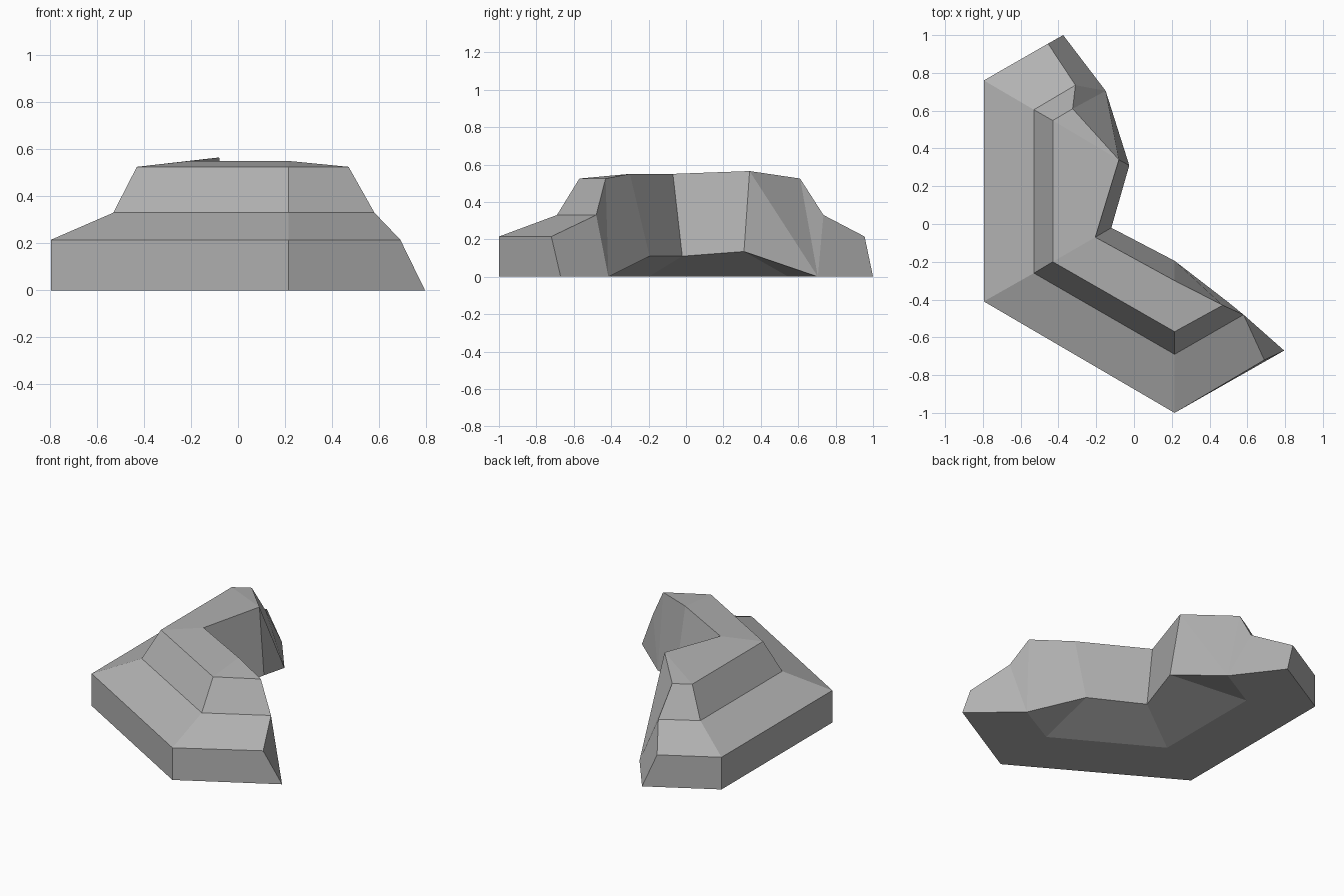
import bpy
import bmesh

if "Cube" in bpy.data.objects:
    bpy.data.objects.remove(bpy.data.objects["Cube"], do_unlink=True)

# Stone colour
stone = bpy.data.materials.new("stone_grey")
stone.use_nodes = True
grey = (0.45, 0.45, 0.45, 1)
stone.diffuse_color = grey
stone.node_tree.nodes["Principled BSDF"].inputs["Base Color"].default_value = grey

BENCH, STEP, RIM = 0.215, 0.33, 0.525


def corner(outer, step, rim, crest, lip):
    """Cross-section at a bend: outer wall, bench, slope, crest, hollow underside."""
    return [(*outer, 0), (*outer, BENCH), (*step, STEP), (*rim, RIM),
            crest, lip, (*rim, 0)]


def tip(outer, bench, step, rim, foot):
    """Cross-section at an end, where crest and hollow run out."""
    return [(*outer, 0), (*bench, BENCH), (*step, STEP), (*rim, RIM),
            (*rim, RIM), (*foot, 0), (*foot, 0)]


# Sections along the bent ledge, from the front end to the back end
sections = [
    tip((0.795, -0.67), (0.69, -0.72), (0.58, -0.48), (0.47, -0.43), (0.50, -0.415)),
    corner((0.215, -1.0), (0.215, -0.69), (0.215, -0.57),
           (0.215, -0.30, 0.55), (0.215, -0.195, 0.11)),
    corner((-0.795, -0.41), (-0.53, -0.26), (-0.43, -0.20),
           (-0.205, -0.07, 0.55), (-0.12, -0.02, 0.11)),
    corner((-0.795, 0.76), (-0.53, 0.605), (-0.43, 0.548),
           (-0.08, 0.34, 0.565), (-0.025, 0.31, 0.135)),
    tip((-0.375, 1.0), (-0.455, 0.955), (-0.31, 0.735), (-0.325, 0.61), (-0.15, 0.705)),
]

bm = bmesh.new()


def add_face(verts):
    """Add a face, dropping repeated corners."""
    verts = list(dict.fromkeys(verts))
    if len(verts) > 2:
        bm.faces.new(verts)


known = {}
rings = [[known.setdefault(p, None) or known.update({p: bm.verts.new(p)}) or known[p]
          for p in section] for section in sections]

# Skin between neighbouring sections
for k, (a, b) in enumerate(zip(rings, rings[1:])):
    for i in range(len(a)):
        j = (i + 1) % len(a)
        if i == 4 and k == 3:      # inner wall folds at the back end
            add_face([a[i], b[i], b[j]])
            add_face([a[i], b[j], a[j]])
        else:
            add_face([a[i], b[i], b[j], a[j]])

# End caps
for ring in (rings[0], rings[-1]):
    outer, bench, step, rim, _, foot, _ = ring
    add_face([outer, bench, step, foot])
    add_face([step, rim, foot])

bmesh.ops.recalc_face_normals(bm, faces=bm.faces[:])
mesh = bpy.data.meshes.new("rock_ledge")
bm.to_mesh(mesh)
bm.free()
mesh.materials.append(stone)
ledge = bpy.data.objects.new("rock_ledge", mesh)
bpy.context.collection.objects.link(ledge)
